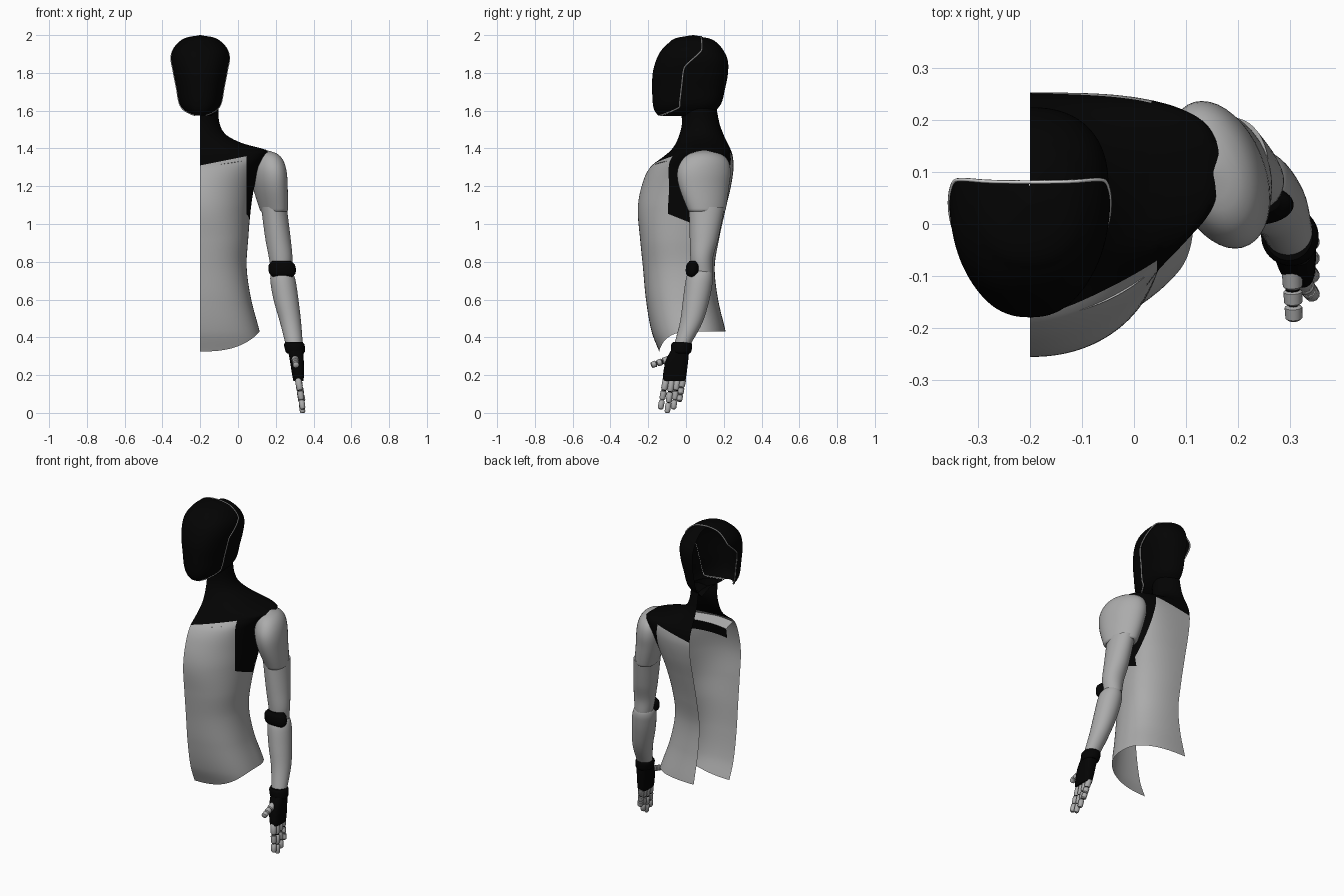
import bpy, bmesh, math
from mathutils import Vector

if "Cube" in bpy.data.objects:
    bpy.data.objects.remove(bpy.data.objects["Cube"])

CX = -0.2  # body centre line


def material(name, c):
    m = bpy.data.materials.new(name)
    m.diffuse_color = (*c, 1)
    m.use_nodes = True
    m.node_tree.nodes["Principled BSDF"].inputs["Base Color"].default_value = m.diffuse_color
    return m


BLACK = material("black", (0.001, 0.001, 0.001))
GRAY = material("shell gray", (0.41, 0.41, 0.41))
RIM = material("rim light gray", (0.65, 0.65, 0.65))


def curve_at(table, z):
    """Smooth interpolation of table rows keyed by their first value."""
    z = min(max(z, table[0][0]), table[-1][0])
    i = 0
    while i < len(table) - 2 and z > table[i + 1][0]:
        i += 1
    a, b = table[i], table[i + 1]
    p, q = table[max(i - 1, 0)], table[min(i + 2, len(table) - 1)]
    h = b[0] - a[0]
    t = (z - a[0]) / h
    out = []
    for k in range(1, len(a)):
        m0 = (b[k] - p[k]) / (b[0] - p[0]) * h
        m1 = (q[k] - a[k]) / (q[0] - a[0]) * h
        out.append((2*t**3 - 3*t*t + 1)*a[k] + (t**3 - 2*t*t + t)*m0
                   + (3*t*t - 2*t**3)*b[k] + (t**3 - t*t)*m1)
    return out


def make(name, bm, mats, rule=None, angle=40, cuts=()):
    bmesh.ops.remove_doubles(bm, verts=bm.verts, dist=0.0002)
    for co, no in cuts:
        bmesh.ops.bisect_plane(bm, geom=bm.verts[:] + bm.edges[:] + bm.faces[:],
                               dist=0.0001, plane_co=co, plane_no=no)
    bmesh.ops.recalc_face_normals(bm, faces=bm.faces)
    if rule:
        for f in bm.faces:
            f.material_index = rule(f.calc_center_median())
    me = bpy.data.meshes.new(name)
    bm.to_mesh(me)
    bm.free()
    for m in mats:
        me.materials.append(m)
    ob = bpy.data.objects.new(name, me)
    bpy.context.collection.objects.link(ob)
    bpy.ops.object.select_all(action='DESELECT')
    ob.select_set(True)
    bpy.context.view_layer.objects.active = ob
    bpy.ops.object.shade_smooth_by_angle(angle=math.radians(angle))
    return ob


def grid(rows, closed=False, caps=False):
    bm = bmesh.new()
    vs = [[bm.verts.new(p) for p in r] for r in rows]
    n = len(rows[0])
    for a, b in zip(vs, vs[1:]):
        for j in range(n if closed else n - 1):
            k = (j + 1) % n
            bm.faces.new((a[j], a[k], b[k], b[j]))
    if caps:
        bm.faces.new(vs[0])
        bm.faces.new(vs[-1])
    return bm


def spow(v, e):
    return math.copysign(abs(v) ** e, v)


def section(a, z, front, back, w, c, n, nb=None):
    """Point on a rounded-box cross-section; a = -90 deg is the front."""
    if nb and a > 0:
        n = nb
    s, co = spow(math.sin(a), 2 / n), spow(math.cos(a), 2 / n)
    return (CX + w * co, c + s * ((back - c) if s > 0 else (c - front)), z)


# Torso and neck: z, front, back, half width, side centre y, roundness front, back
TORSO = [(0.32, -0.14, 0.23, 0.34, 0.04, 2.6, 2.6), (0.43, -0.182, 0.21, 0.315, 0.03, 2.6, 2.6),
         (0.6, -0.212, 0.17, 0.27, 0.0, 2.5, 2.5), (0.77, -0.228, 0.152, 0.246, -0.01, 2.4, 2.4),
         (0.92, -0.243, 0.175, 0.254, 0.0, 2.4, 2.4), (1.08, -0.255, 0.21, 0.268, 0.045, 2.2, 2.6),
         (1.2, -0.235, 0.238, 0.287, 0.08, 2.05, 3.0), (1.3, -0.19, 0.252, 0.318, 0.095, 2.05, 3.4),
         (1.36, -0.115, 0.247, 0.355, 0.1, 2.3, 3.5), (1.39, -0.08, 0.238, 0.355, 0.1, 2.4, 3.2),
         (1.425, -0.055, 0.222, 0.23, 0.09, 2.2, 2.4), (1.47, -0.036, 0.2, 0.14, 0.08, 2, 2),
         (1.53, -0.022, 0.178, 0.103, 0.075, 2, 2), (1.62, -0.028, 0.16, 0.095, 0.07, 2, 2)]

COLS, ROWS = 80, 110
cols = []
for j in range(COLS + 1):
    a = -math.pi / 2 + math.pi * j / COLS
    u = max(0, math.cos(a))
    low = 0.43 if a > 0 else 0.325 + 0.105 * u ** 2
    cols.append([section(a, z, *curve_at(TORSO, z))
                 for z in (low + (1.62 - low) * i / ROWS for i in range(ROWS + 1))])


def torso_rule(p):
    u = p.x - CX
    if p.y < 0.08:
        collar = p.z > 1.31 + 0.2 * u
        strip = p.x > 0.044 and p.z > 1.03 - 0.4 * (p.y + 0.035)
    else:
        collar = p.z > 1.33 + 0.2 * u
        strip = p.x > 0.035 + (1.35 - p.z) * 0.08 and p.z > 1.03
    return 1 if collar or strip else 0


# Clean colour borders: collar front and back, armhole strips
CUTS = [((0, 0.08, 0), (0, 1, 0)), ((CX, 0, 1.31), (-0.2, 0, 1)), ((CX, 0, 1.33), (-0.2, 0, 1)),
        ((0.044, 0, 0), (1, 0, 0)), ((0, -0.035, 1.03), (0, 0.4, 1)),
        ((0.035, 0, 1.35), (1, 0, 0.08)), ((0, 0, 1.03), (0, 0, 1))]
make("torso_shell", grid(cols), [GRAY, BLACK], torso_rule, 60, CUTS)

# Ledge and flange inside the chest, under the collar
ledge, flange = [], []
for j in range(21):
    a = -math.pi / 2 + 0.75 * j / 20
    x, y, z = section(a, 1.3, *curve_at(TORSO, 1.3))
    z = 1.3 + 0.15 * (x - CX)
    ledge.append([(x, y + 0.012, z), (x, y + 0.08, z - 0.02)])
    flange.append([(x, y + 0.08, z - 0.02), (x, y + 0.07, z - 0.08)])
make("inner_collar_ledge", grid(ledge), [GRAY])
make("inner_collar_flange", grid(flange), [BLACK])

# Head: z, front, back, half width, side centre y, roundness
HEAD = [(1.575, -0.148, 0.13, 0.06, 0.02, 2.4), (1.6, -0.167, 0.155, 0.09, 0.03, 2.4),
        (1.64, -0.176, 0.187, 0.115, 0.05, 2.4), (1.72, -0.179, 0.208, 0.13, 0.06, 2.4),
        (1.8, -0.176, 0.223, 0.146, 0.07, 2.4), (1.87, -0.157, 0.222, 0.155, 0.07, 2.4),
        (1.92, -0.13, 0.2, 0.145, 0.06, 2.4), (1.96, -0.09, 0.167, 0.115, 0.05, 2.3),
        (1.985, -0.05, 0.125, 0.075, 0.045, 2.2), (2.0, 0.035, 0.04, 0.003, 0.037, 2.0)]
SEAM = [(1.575, -0.135), (1.615, -0.04), (1.64, -0.034), (1.74, -0.022), (1.825, -0.01),
        (1.85, 0.01), (1.9, 0.065), (1.925, 0.084), (2.0, 0.08)]


def seam_angle(z):
    f, b, w, c, n = curve_at(HEAD, z)
    y = curve_at(SEAM, z)[0]
    s = (y - c) / ((b - c) if y > c else (c - f))
    s = max(-1, min(1, s))
    return math.asin(spow(s, n / 2))


zs = [1.575 + 0.425 * math.sin(math.pi / 2 * i / 90) for i in range(91)]
mask, skull, edge = [], [], []
for z in zs:
    d, a = curve_at(HEAD, z), seam_angle(z)
    start = -math.pi - a
    mask.append([section(start + (2 * a + math.pi) * j / 48, z, *d) for j in range(49)])
    inner = [d[0] + 0.004, d[1] - 0.001, d[2] - 0.004 * min(1, d[2] / 0.1), d[3], d[4]]
    skull.append([section(a + (math.pi / 2 - a) * j / 32, z - 0.003, *inner) for j in range(33)])
    if a < math.pi / 2 - 0.01:
        edge.append(section(a, z, *d))
mask.append([(CX, 0.037, 2.0)] * 49)
skull.insert(0, [(CX, 0.05, 1.6)] * 33)
make("face_mask", grid(mask), [BLACK], angle=60)
make("skull_half", grid(skull), [BLACK], angle=60)

# Thin light rim that follows the mask edge over the head
path = edge + [(2 * CX - x, y, z) for x, y, z in reversed(edge)]
cu = bpy.data.curves.new("mask_rim", 'CURVE')
cu.dimensions = '3D'
cu.bevel_depth = 0.0035
cu.bevel_resolution = 1
sp = cu.splines.new('POLY')
sp.points.add(len(path) - 1)
for pt, co in zip(sp.points, path):
    pt.co = (*co, 1)
cu.materials.append(RIM)
bpy.context.collection.objects.link(bpy.data.objects.new("mask_rim", cu))


def limb(name, table, mat, steps=30, n=2.0, shear=0.0):
    """Loft of horizontal ovals: z, x, y, x radius, y radius."""
    z0, z1 = table[0][0], table[-1][0]
    rows = []
    for i in range(steps + 1):
        z = z0 + (z1 - z0) * (0.5 - 0.5 * math.cos(math.pi * i / steps))
        x, y, rx, ry = curve_at(table, z)
        row = []
        for k in range(40):
            t = 2 * math.pi * k / 40
            dy = ry * spow(math.sin(t), 2 / n)
            row.append((x + rx * spow(math.cos(t), 2 / n) - shear * dy, y + dy, z))
        rows.append(row)
    return make(name, grid(rows, True, True), [mat], angle=50)


# Arm
limb("shoulder_cap", [(1.065, 0.19, 0.11, 0.064, 0.092), (1.075, 0.19, 0.11, 0.071, 0.1),
                      (1.2, 0.17, 0.095, 0.088, 0.133), (1.28, 0.161, 0.095, 0.091, 0.141),
                      (1.34, 0.155, 0.1, 0.078, 0.12), (1.375, 0.15, 0.1, 0.05, 0.075),
                      (1.39, 0.145, 0.1, 0.008, 0.01)], GRAY, shear=0.22)
limb("upper_arm", [(0.74, 0.23, 0.085, 0.052, 0.055), (0.82, 0.226, 0.083, 0.062, 0.06),
                   (0.92, 0.212, 0.095, 0.067, 0.075), (1.09, 0.19, 0.11, 0.068, 0.094)], GRAY)
limb("elbow_joint", [(0.718, 0.236, 0.036, 0.05, 0.022), (0.738, 0.235, 0.036, 0.069, 0.036),
                     (0.782, 0.232, 0.039, 0.07, 0.037), (0.804, 0.23, 0.042, 0.05, 0.024)], BLACK)
limb("forearm", [(0.36, 0.298, -0.02, 0.045, 0.043), (0.48, 0.278, 0.028, 0.056, 0.06),
                 (0.6, 0.254, 0.054, 0.066, 0.07), (0.7, 0.238, 0.07, 0.067, 0.072),
                 (0.735, 0.234, 0.075, 0.06, 0.066), (0.75, 0.233, 0.08, 0.05, 0.055)], GRAY)
limb("wrist_cuff", [(0.315, 0.304, -0.026, 0.044, 0.046), (0.325, 0.303, -0.026, 0.051, 0.054),
                    (0.362, 0.298, -0.023, 0.054, 0.055), (0.374, 0.297, -0.022, 0.046, 0.048)],
     BLACK, 16)
limb("palm", [(0.17, 0.32, -0.062, 0.027, 0.058), (0.2, 0.318, -0.06, 0.031, 0.062),
              (0.28, 0.311, -0.047, 0.037, 0.059), (0.33, 0.305, -0.032, 0.04, 0.048)],
     BLACK, 16, 3)


def bone(name, p0, p1, r0, r1, mat):
    """Tapered rounded cylinder between two points."""
    p0, p1 = Vector(p0), Vector(p1)
    d = p1 - p0
    q = d.to_track_quat('Z', 'Y')
    rows = []
    for t, k in ((0, 0.75), (0.1, 1), (0.85, 1), (1, 0.65)):
        r = (r0 + (r1 - r0) * t) * k
        rows.append([p0 + d * t + q @ Vector((r * math.cos(a), r * math.sin(a), 0))
                     for a in (2 * math.pi * j / 12 for j in range(12))])
    make(name, grid(rows, True, True), [mat])


def finger(name, base, tip, r):
    base, tip = Vector(base), Vector(tip)
    bone(name + "_core", base, base.lerp(tip, 0.75), r * 0.75, r * 0.6, BLACK)
    for i, (s, e) in enumerate(((0.0, 0.4), (0.42, 0.7), (0.72, 1.0))):
        bone(f"{name}_segment_{i + 1}", base.lerp(tip, s), base.lerp(tip, e),
             r * (1 - 0.2 * s), r * (1 - 0.2 * e), GRAY)


# Hand
for name, y0, y1, z1 in (("index_finger", -0.104, -0.136, 0.02), ("middle_finger", -0.074, -0.1, 0.0),
                         ("ring_finger", -0.045, -0.067, 0.02), ("little_finger", -0.016, -0.036, 0.06)):
    finger(name, (0.318, y0, 0.185), (0.343, y1, z1), 0.0185)
finger("thumb", (0.303, -0.085, 0.285), (0.307, -0.185, 0.252), 0.02)
